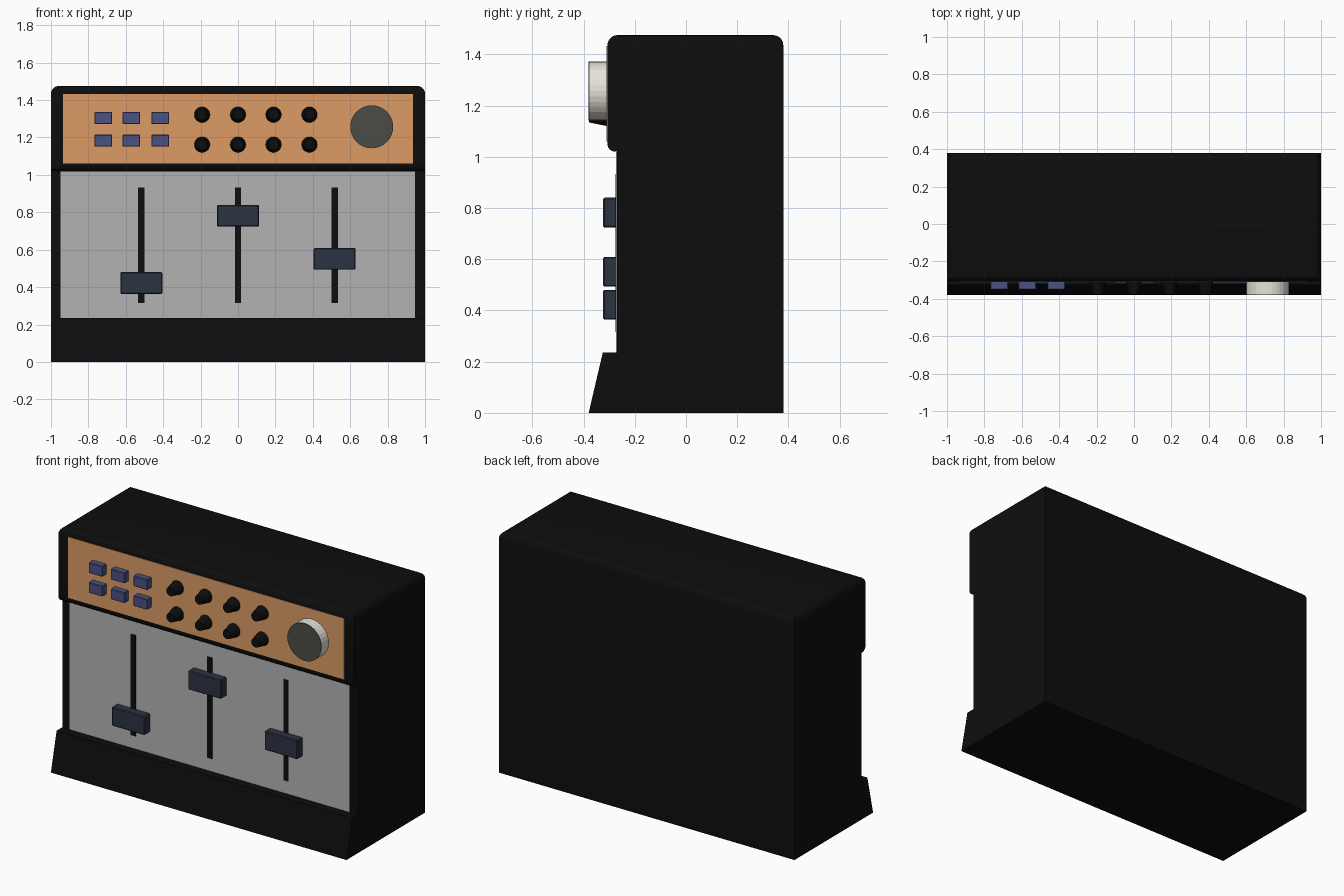
import bpy, bmesh, math

if "Cube" in bpy.data.objects:
    bpy.data.objects.remove(bpy.data.objects["Cube"])

def mat(name, r, g, b):
    m = bpy.data.materials.new(name)
    m.diffuse_color = (r, g, b, 1)
    m.use_nodes = True
    m.node_tree.nodes["Principled BSDF"].inputs["Base Color"].default_value = m.diffuse_color
    return m

BLACK = mat("black", 0.004, 0.004, 0.004)
ORANGE = mat("orange", 0.72, 0.33, 0.13)
GREY = mat("grey", 0.45, 0.45, 0.45)
BLUE = mat("blue", 0.07, 0.085, 0.22)
NAVY = mat("navy", 0.025, 0.032, 0.055)
CREAM = mat("cream", 0.80, 0.77, 0.70)
DARK = mat("dark_grey", 0.07, 0.07, 0.062)

def finish(name, bm, material):
    bmesh.ops.recalc_face_normals(bm, faces=bm.faces)
    me = bpy.data.meshes.new(name)
    bm.to_mesh(me)
    bm.free()
    ob = bpy.data.objects.new(name, me)
    bpy.context.collection.objects.link(ob)
    me.materials.append(material)
    return ob

def box(name, x0, x1, y0, y1, z0, z1, material, bevel=0):
    bm = bmesh.new()
    bmesh.ops.create_cube(bm, size=1)
    for v in bm.verts:
        v.co = ((x0 + x1) / 2 + v.co.x * (x1 - x0),
                (y0 + y1) / 2 + v.co.y * (y1 - y0),
                (z0 + z1) / 2 + v.co.z * (z1 - z0))
    if bevel:
        bmesh.ops.bevel(bm, geom=bm.edges[:], offset=bevel, segments=1,
                        affect='EDGES', profile=0.5)
    return finish(name, bm, material)

def knob(name, x, z, y_back, y_front, r_back, r_front, material, sides=32):
    bpy.ops.mesh.primitive_cone_add(
        vertices=sides, radius1=r_back, radius2=r_front, depth=y_back - y_front,
        location=(x, (y_back + y_front) / 2, z), rotation=(math.pi / 2, 0, 0))
    ob = bpy.context.object
    ob.name = name
    ob.data.materials.append(material)
    return ob

def smooth(ob):
    bpy.ops.object.select_all(action='DESELECT')
    ob.select_set(True)
    bpy.context.view_layer.objects.active = ob
    bpy.ops.object.shade_smooth_by_angle(angle=math.radians(35))

# Body: side profile extruded across the width, head edges rounded
profile = [(-.38, 0), (-.325, .235), (-.27, .235), (-.27, 1.02),
           (-.307, 1.02), (-.307, 1.475), (.38, 1.475), (.38, 0)]
bm = bmesh.new()
left = [bm.verts.new((-1, y, z)) for y, z in profile]
right = [bm.verts.new((1, y, z)) for y, z in profile]
n = len(profile)
bm.faces.new(left)
bm.faces.new(right[::-1])
for i in range(n):
    j = (i + 1) % n
    bm.faces.new((left[i], right[i], right[j], left[j]))
bmesh.ops.recalc_face_normals(bm, faces=bm.faces)
top = [e for e in bm.edges if all(v.co.z > 1.4 for v in e.verts)]
bmesh.ops.bevel(bm, geom=top, offset=.04, segments=5, affect='EDGES', profile=0.5)
lip = [e for e in bm.edges
       if all(abs(v.co.z - 1.02) < 1e-4 and v.co.y < -.3 for v in e.verts)]
bmesh.ops.bevel(bm, geom=lip, offset=.03, segments=4, affect='EDGES', profile=0.5)
smooth(finish("body", bm, BLACK))

# Front panels
box("control_panel", -.935, .935, -.310, -.29, 1.06, 1.433, ORANGE)
box("fader_panel", -.95, .947, -.273, -.25, .236, 1.018, GREY)

# Faders: slot and cap
for i, (x, z) in enumerate([(-.517, .422), (0, .782), (.517, .551)]):
    box(f"fader_slot_{i}", x - .017, x + .017, -.276, -.26, .315, .933, BLACK)
    box(f"fader_cap_{i}", x - .112, x + .112, -.324, -.265, z - .058, z + .058, NAVY, .005)

# Buttons and small knobs, two rows
for r, (zb, zk) in enumerate([(1.304, 1.322), (1.183, 1.162)]):
    for c, x in enumerate((-.72, -.57, -.416)):
        box(f"button_{r}_{c}", x - .047, x + .047, -.35, -.3, zb - .032, zb + .032, BLUE, .003)
    for c, x in enumerate((-.192, 0, .19, .382)):
        smooth(knob(f"small_knob_{r}_{c}", x, zk, -.3, -.378, .044, .028, BLACK, 24))

# Large dial with dark face
knob("large_dial", .715, 1.257, -.3, -.377, .115, .115, CREAM)
knob("dial_face", .715, 1.257, -.37, -.38, .1145, .1145, DARK)
